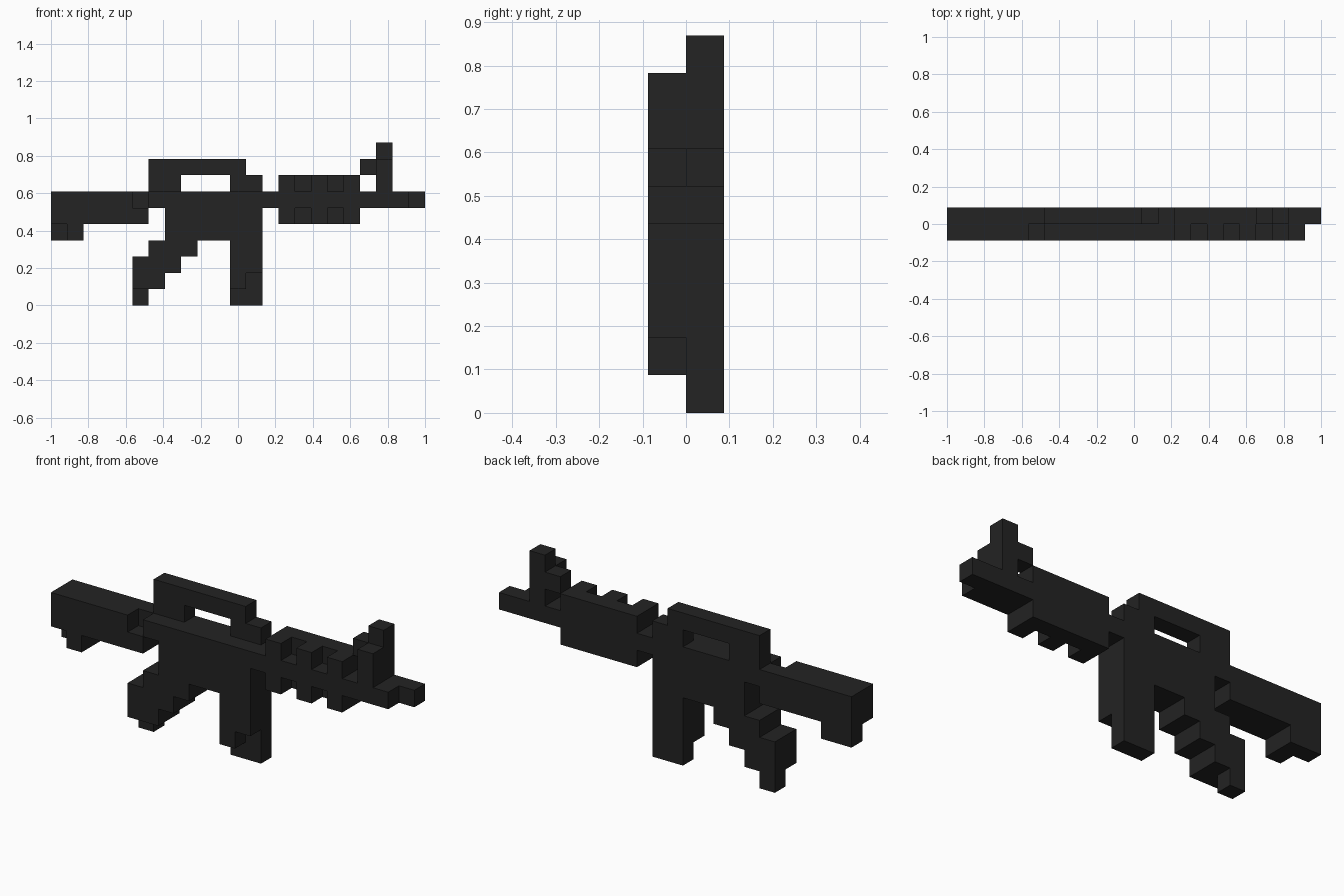
import bpy, bmesh

cube = bpy.data.objects.get("Cube")
if cube:
    bpy.data.objects.remove(cube, do_unlink=True)

U = 2 / 23                 # size of one block: 23 long, 2 deep, 10 high
FRONT, BACK, BOTH = (-1,), (0,), (-1, 0)

black = bpy.data.materials.new("matte black")
black.use_nodes = True
colour = (0.0168, 0.0168, 0.0168, 1)
black.diffuse_color = colour
black.node_tree.nodes["Principled BSDF"].inputs["Base Color"].default_value = colour

# Corner offsets of each block side, keyed by outward direction
SIDES = {
    (1, 0, 0): [(1, 0, 0), (1, 1, 0), (1, 1, 1), (1, 0, 1)],
    (-1, 0, 0): [(0, 0, 0), (0, 0, 1), (0, 1, 1), (0, 1, 0)],
    (0, 1, 0): [(0, 1, 0), (0, 1, 1), (1, 1, 1), (1, 1, 0)],
    (0, -1, 0): [(0, 0, 0), (1, 0, 0), (1, 0, 1), (0, 0, 1)],
    (0, 0, 1): [(0, 0, 1), (1, 0, 1), (1, 1, 1), (0, 1, 1)],
    (0, 0, -1): [(0, 0, 0), (0, 1, 0), (1, 1, 0), (1, 0, 0)],
}


def blocks(name, *boxes):
    """Each box: first column, last column, first row, last row, layers."""
    cells = {(c, y, r) for c0, c1, r0, r1, layers in boxes
             for c in range(c0, c1 + 1) for r in range(r0, r1 + 1) for y in layers}
    bm = bmesh.new()
    for c, y, r in sorted(cells):
        for (dx, dy, dz), corners in SIDES.items():
            if (c + dx, y + dy, r + dz) not in cells:
                bm.faces.new([bm.verts.new(((c + a) * U - 1, (y + b) * U, (r + h) * U))
                              for a, b, h in corners])
    bmesh.ops.remove_doubles(bm, verts=bm.verts, dist=0.001)
    bmesh.ops.dissolve_limit(bm, angle_limit=0.01, verts=bm.verts, edges=bm.edges)
    mesh = bpy.data.meshes.new(name)
    bm.to_mesh(mesh)
    bm.free()
    mesh.materials.append(black)
    bpy.context.collection.objects.link(bpy.data.objects.new(name, mesh))


# Shoulder stock with a notched toe
blocks("stock", (0, 5, 5, 5, BOTH), (0, 4, 6, 6, BOTH), (5, 5, 6, 6, BACK),
       (0, 1, 4, 4, BACK), (1, 1, 4, 4, FRONT))

# Central body
blocks("receiver", (6, 13, 6, 6, BOTH), (7, 12, 4, 5, BOTH))

# Stepped, raked grip
blocks("grip", (6, 8, 3, 3, BOTH), (5, 7, 2, 2, BOTH),
       (5, 6, 1, 1, BOTH), (5, 5, 0, 0, BACK))

# Magazine, longer on the back layer
blocks("magazine", (11, 12, 2, 3, BOTH), (11, 12, 0, 1, BACK), (11, 11, 1, 1, FRONT))

# Carrying handle with an opening below it
blocks("carry_handle", (6, 7, 7, 7, BACK), (11, 12, 7, 7, BACK), (6, 11, 8, 8, BACK))

# Handguard with ribs on the front layer
blocks("handguard", (14, 18, 5, 7, BACK), (14, 18, 6, 6, FRONT),
       *[(c, c, 5, 7, FRONT) for c in (14, 16, 18)])

# Barrel and sight post
blocks("barrel", (19, 21, 6, 6, BOTH), (22, 22, 6, 6, BACK))
blocks("front_sight", (20, 20, 7, 8, BOTH), (20, 20, 9, 9, BACK), (19, 19, 8, 8, BACK))
